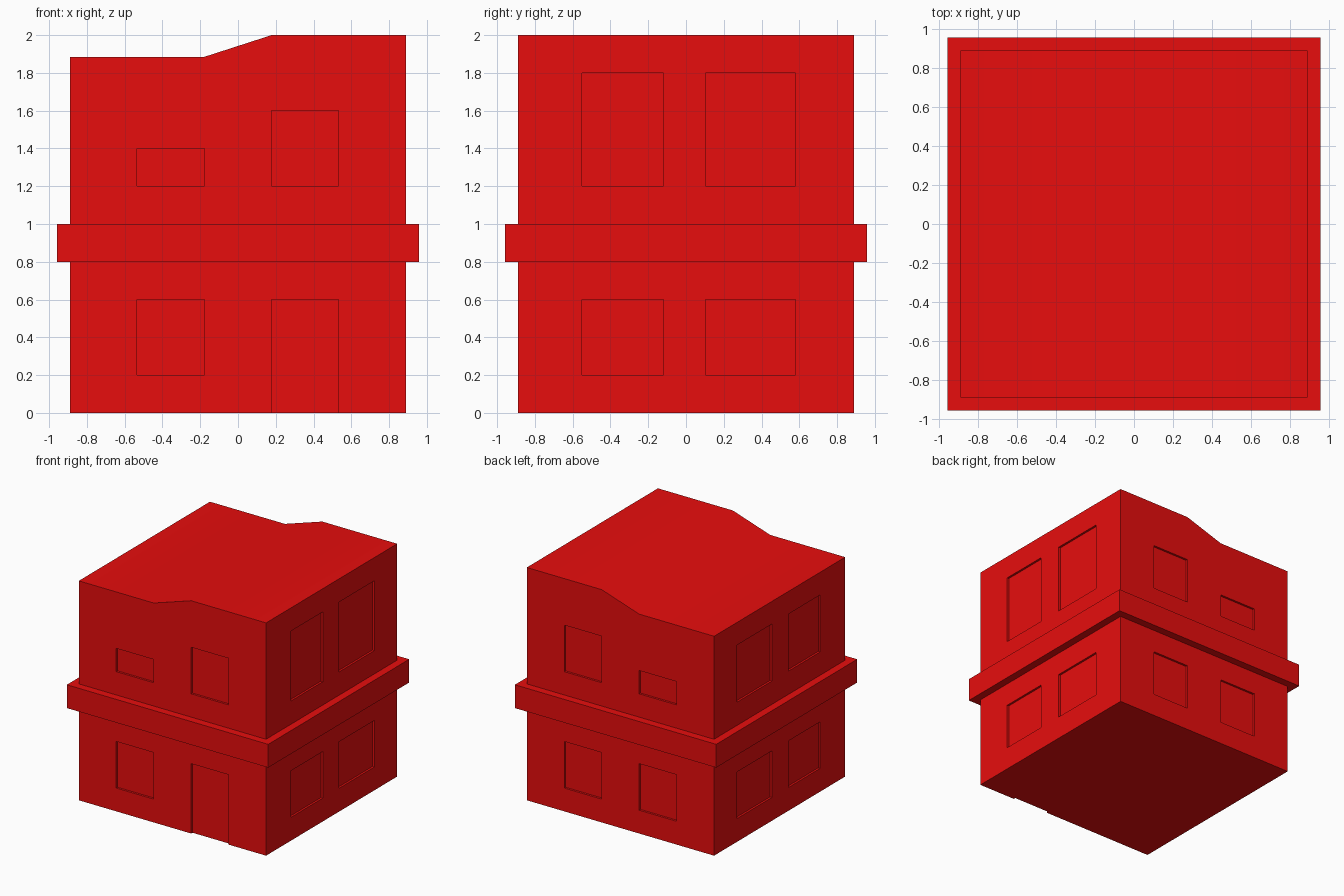
import bpy, bmesh

if "Cube" in bpy.data.objects:
    bpy.data.objects.remove(bpy.data.objects["Cube"])

HALF = 0.89      # half width of the walls
BAND = 0.957     # half width of the floor band
DEPTH = 0.018    # recess of windows and door

red = bpy.data.materials.new("red")
red.diffuse_color = (0.8, 0.004, 0.004, 1)
red.use_nodes = True
red.node_tree.nodes["Principled BSDF"].inputs["Base Color"].default_value = red.diffuse_color


def extrude_profile(name, profile, half_depth):
    """Extrude an (x, z) outline along y into a closed solid."""
    bm = bmesh.new()
    face = bm.faces.new([bm.verts.new((x, -half_depth, z)) for x, z in profile])
    ext = bmesh.ops.extrude_face_region(bm, geom=[face])
    moved = [v for v in ext["geom"] if isinstance(v, bmesh.types.BMVert)]
    bmesh.ops.translate(bm, verts=moved, vec=(0, 2 * half_depth, 0))
    bmesh.ops.recalc_face_normals(bm, faces=bm.faces)
    mesh = bpy.data.meshes.new(name)
    bm.to_mesh(mesh)
    bm.free()
    obj = bpy.data.objects.new(name, mesh)
    bpy.context.collection.objects.link(obj)
    mesh.materials.append(red)
    return obj


def add_box(bm, lo, hi):
    """Add a box between two opposite corners."""
    verts = bmesh.ops.create_cube(bm, size=1)["verts"]
    for v in verts:
        v.co = [(a + b) / 2 + c * (b - a) for a, b, c in zip(lo, hi, v.co)]


# Walls with the stepped roof line
walls = extrude_profile("walls", [(-HALF, 0), (HALF, 0), (HALF, 2), (0.178, 2),
                                  (-0.178, 1.885), (-HALF, 1.885)], HALF)

# Projecting band between the two floors
band = extrude_profile("floor_band", [(-BAND, 0.8), (BAND, 0.8),
                                      (BAND, 1), (-BAND, 1)], BAND)

# Openings: shallow recesses on all four sides
bm = bmesh.new()
left_x, right_x = (-0.535, -0.178), (0.178, 0.533)
for side in (-1, 1):
    # Front and back; the front has a door that reaches the ground
    sill = -0.1 if side < 0 else 0.2
    d0, d1 = sorted((side * (HALF - DEPTH), side * (HALF + 0.1)))
    for (a, b), z0, z1 in ((left_x, 0.2, 0.6), (right_x, sill, 0.6),
                           (left_x, 1.2, 1.4), (right_x, 1.2, 1.6)):
        add_box(bm, (a, d0, z0), (b, d1, z1))
    # Left and right; upper windows are taller under the high roof
    top = 1.8 if side > 0 else 1.69
    for a, b in ((-0.55, -0.12), (0.103, 0.58)):
        for z0, z1 in ((0.2, 0.6), (1.2, top)):
            add_box(bm, (d0, a, z0), (d1, b, z1))
mesh = bpy.data.meshes.new("opening_cutters")
bm.to_mesh(mesh)
bm.free()
mesh.materials.append(red)
cutters = bpy.data.objects.new("opening_cutters", mesh)
bpy.context.collection.objects.link(cutters)
cutters.hide_render = True

# Cut the openings into the walls
mod = walls.modifiers.new("openings", "BOOLEAN")
mod.operation = "DIFFERENCE"
mod.solver = "EXACT"
mod.object = cutters
bpy.context.view_layer.objects.active = walls
walls.select_set(True)
bpy.ops.object.modifier_apply(modifier=mod.name)
bpy.data.objects.remove(cutters)

# Soft transition on the roof slope, crisp edges elsewhere
bpy.ops.object.shade_smooth_by_angle(angle=0.52)
